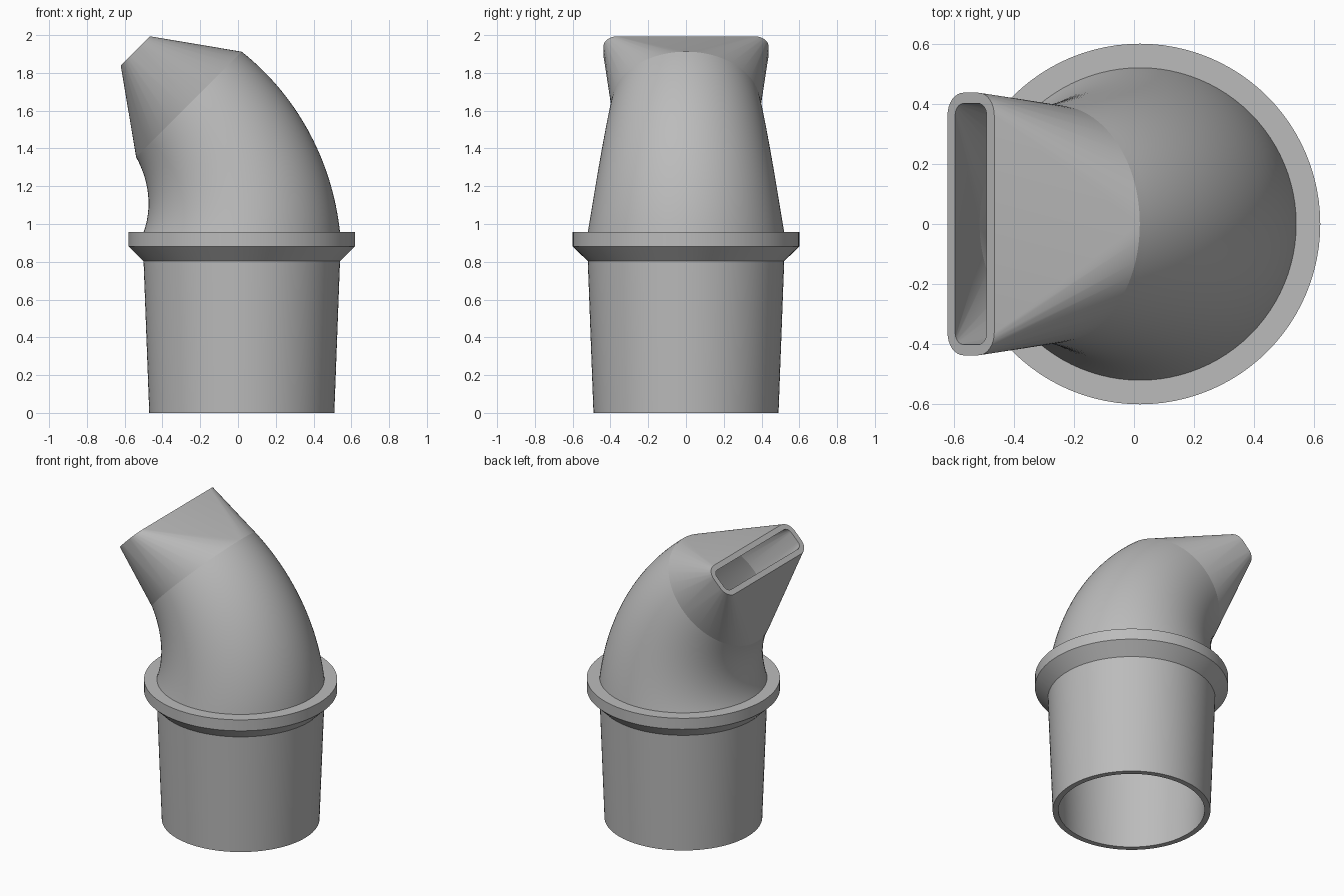
import bpy, bmesh, math
from mathutils import Vector, Matrix

cube = bpy.data.objects.get("Cube")
if cube:
    bpy.data.objects.remove(cube)

SEG = 96            # sides of the round sections
WALL = 0.036        # wall thickness
AXIS = 0.02         # x of the upright axis
COLLAR_TOP = 0.957
BEND_R = 0.956      # radius of the bend's centre line
BEND_ANGLE = math.radians(45)
R_BASE, R_END = 0.52, 0.395
NOZZLE_LEN = 0.4

grey = bpy.data.materials.new("grey plastic")
grey.use_nodes = True
colour = (0.5, 0.5, 0.5, 1)
grey.diffuse_color = colour
grey.node_tree.nodes["Principled BSDF"].inputs["Base Color"].default_value = colour


def finish(name, bm):
    mesh = bpy.data.meshes.new(name)
    bm.to_mesh(mesh)
    bm.free()
    mesh.materials.append(grey)
    mesh.shade_smooth()
    mesh.set_sharp_from_angle(angle=math.radians(30))
    obj = bpy.data.objects.new(name, mesh)
    bpy.context.collection.objects.link(obj)
    return obj


def circle(r):
    return [Vector((r * math.cos(a), r * math.sin(a), 0))
            for a in (2 * math.pi * i / SEG for i in range(SEG))]


def rounded_slot(hx, hy, r, steps=8):
    pts = []
    for k, (sx, sy) in enumerate([(1, 1), (-1, 1), (-1, -1), (1, -1)]):
        for i in range(steps + 1):
            a = math.pi / 2 * (k + i / steps)
            pts.append(Vector((sx * (hx - r) + r * math.cos(a),
                               sy * (hy - r) + r * math.sin(a), 0)))
    return pts


def loft(bm, rings, closed=False):
    loops = [[bm.verts.new(p) for p in ring] for ring in rings]
    pairs = list(zip(loops, loops[1:]))
    if closed:
        pairs.append((loops[-1], loops[0]))
    for a, b in pairs:
        for i in range(len(a)):
            j = (i + 1) % len(a)
            bm.faces.new((a[i], a[j], b[j], b[i]))


def bend_frame(t):
    # Section frame at fraction t along the bend towards -x
    a = BEND_ANGLE * t
    pivot = Matrix.Translation((AXIS - BEND_R, 0, COLLAR_TOP))
    return pivot @ Matrix.Rotation(-a, 4, 'Y') @ Matrix.Translation((BEND_R, 0, 0))


# Tapered socket with its flared collar, hollow all through
profile = [(0.49, 0), (0.52, 0.803), (0.60, 0.882), (0.60, COLLAR_TOP),
           (R_BASE - WALL, COLLAR_TOP), (0.52 - WALL, 0.803), (0.49 - WALL, 0)]
bm = bmesh.new()
loft(bm, [[p + Vector((AXIS, 0, z)) for p in circle(r)] for r, z in profile], closed=True)
finish("socket_and_collar", bm)

# Tapering bend: outer and inner walls
bm = bmesh.new()
steps = 32
for inset in (0, WALL):
    rings = []
    for i in range(steps + 1):
        t = i / steps
        r = R_BASE + (R_END - R_BASE) * t - inset
        rings.append([bend_frame(t) @ p for p in circle(r)])
    loft(bm, rings if inset == 0 else rings[::-1])
finish("bend", bm)

# Nozzle: hulls from the round section to the slot, joined by a rim
bm = bmesh.new()
end = bend_frame(1)
for inset in (0, WALL):
    low = [bm.verts.new(end @ p) for p in circle(R_END - inset)]
    slot = rounded_slot(0.11 - inset, 0.437 - inset, 0.075 - inset)
    tip = end @ Matrix.Translation((0, 0, NOZZLE_LEN))
    high = [bm.verts.new(tip @ p) for p in slot]
    hull = bmesh.ops.convex_hull(bm, input=low + high)
    faces = [g for g in hull["geom"] if isinstance(g, bmesh.types.BMFace)]
    sets = (set(low), set(high))
    caps = [f for f in faces if any(all(v in s for v in f.verts) for s in sets)]
    walls = [f for f in faces if f not in caps]
    if inset:
        bmesh.ops.reverse_faces(bm, faces=walls)
    bmesh.ops.delete(bm, geom=caps, context='FACES')
inverse = tip.inverted()
rim = [e for e in bm.edges if e.is_boundary
       and all(abs((inverse @ v.co).z) < 0.001 for v in e.verts)]
bmesh.ops.bridge_loops(bm, edges=rim)
finish("nozzle", bm)
